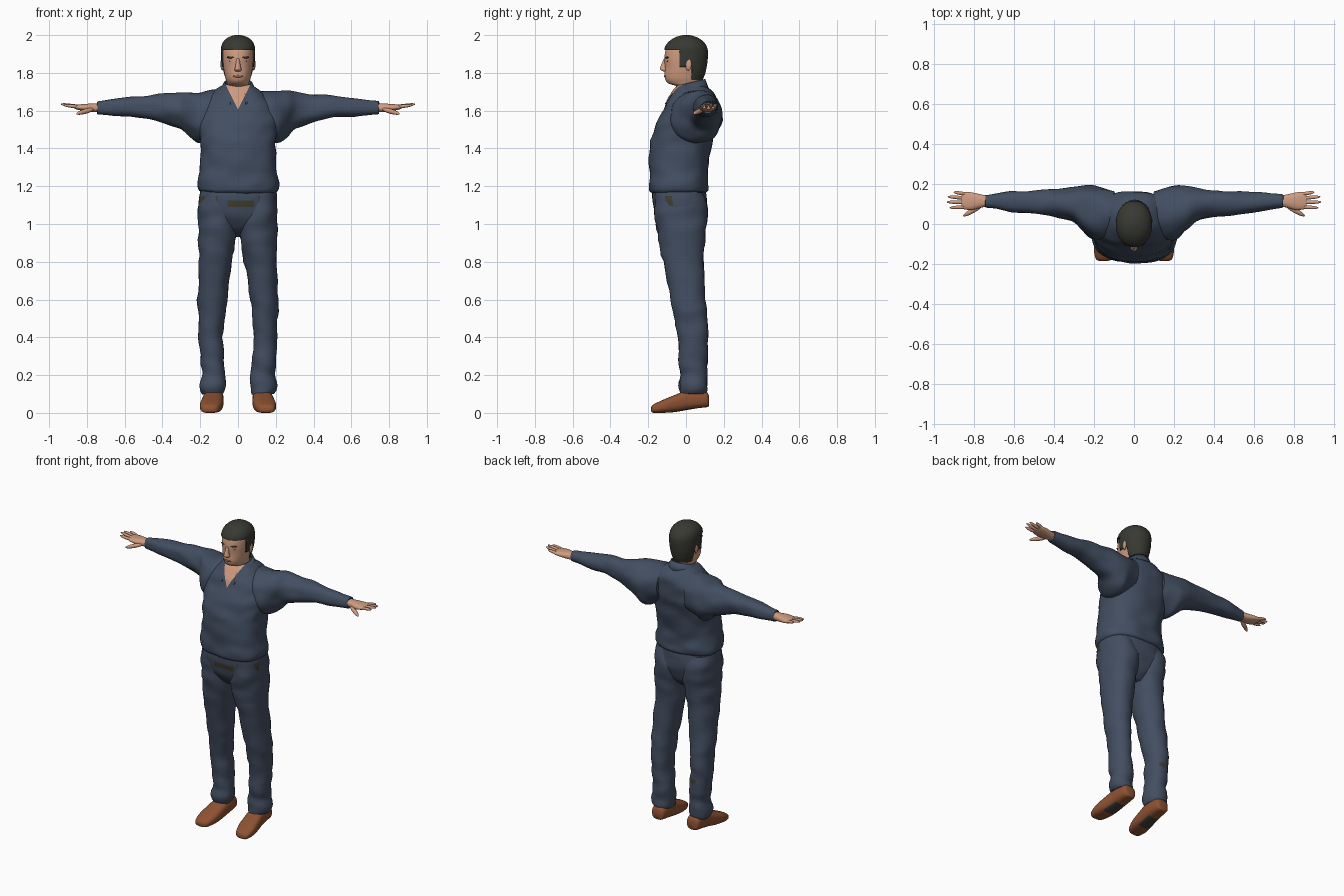
import bpy, bmesh, math
from mathutils import Vector, noise

if "Cube" in bpy.data.objects:
    bpy.data.objects.remove(bpy.data.objects["Cube"])


def material(name, r, g, b):
    # Colours are given as sRGB bytes and stored linear
    col = [((c / 255 + 0.055) / 1.055) ** 2.4 for c in (r, g, b)] + [1]
    m = bpy.data.materials.new(name)
    m.use_nodes = True
    m.diffuse_color = col
    m.node_tree.nodes["Principled BSDF"].inputs["Base Color"].default_value = col
    return m


SHIRT = material("shirt_blue", 66, 78, 97)
DENIM = material("trouser_blue", 67, 78, 97)
SKIN = material("skin", 208, 156, 128)
LIPS = material("lips", 160, 105, 88)
HAIR = material("dark_hair", 56, 57, 50)
LEATHER = material("brown_leather", 142, 82, 50)
SOLE = material("dark_sole", 66, 62, 58)
STAIN = material("belt_olive", 66, 62, 50)


def finish(name, bm, mats, angle=50):
    bmesh.ops.recalc_face_normals(bm, faces=bm.faces)
    mesh = bpy.data.meshes.new(name)
    bm.to_mesh(mesh)
    bm.free()
    ob = bpy.data.objects.new(name, mesh)
    bpy.context.collection.objects.link(ob)
    for m in mats:
        mesh.materials.append(m)
    bpy.ops.object.select_all(action="DESELECT")
    ob.select_set(True)
    bpy.context.view_layer.objects.active = ob
    bpy.ops.object.shade_smooth_by_angle(angle=math.radians(angle))
    return ob


def spline(rows, steps):
    # Catmull-Rom interpolation between cross-sections
    out = []
    for i in range(len(rows) - 1):
        a, b, c, d = (rows[max(0, min(len(rows) - 1, i + k))] for k in (-1, 0, 1, 2))
        for s in range(steps):
            t = s / steps
            out.append([q + t / 2 * (r - p + t * (2*p - 5*q + 4*r - s4 + t * (3*(q - r) + s4 - p)))
                        for p, q, r, s4 in zip(a, b, c, d)])
    return out + [rows[-1]]


def loft(rows, axis="Z", side=1, segs=32, steps=4, power=2.0, fold=0.0):
    # Each row: position on the axis, then low/high limits of the other two axes
    bm = bmesh.new()
    rings = []
    for t, u0, u1, v0, v1 in spline(rows, steps):
        ring = []
        for k in range(segs):
            a = 2 * math.pi * (k + 0.5) / segs
            c, s = math.cos(a), math.sin(a)
            u = (u0 + u1) / 2 + (u1 - u0) / 2 * math.copysign(abs(c) ** (2 / power), c)
            v = (v0 + v1) / 2 + (v1 - v0) / 2 * math.copysign(abs(s) ** (2 / power), s)
            x, y, z = {"X": (t, u, v), "Y": (u, t, v), "Z": (u, v, t)}[axis]
            ring.append(bm.verts.new((x * side, y, z)))
        rings.append(ring)
    for r0, r1 in zip(rings, rings[1:]):
        for k in range(segs):
            n = (k + 1) % segs
            bm.faces.new((r0[k], r0[n], r1[n], r1[k]))
    bm.faces.new(rings[0])
    bm.faces.new(rings[-1])
    bmesh.ops.recalc_face_normals(bm, faces=bm.faces)
    bm.normal_update()
    if fold:  # soft cloth creases
        for v in bm.verts:
            v.co += v.normal * fold * noise.noise(Vector((v.co.x * 9, v.co.y * 9, v.co.z * 16)))
    return bm


def bisect(bm, co, no, test):
    faces = [f for f in bm.faces if test(f.calc_center_median())]
    geom = list({e for f in faces for e in (*f.verts, *f.edges)}) + faces
    bmesh.ops.bisect_plane(bm, geom=geom, plane_co=co, plane_no=no)


def paint(bm, test, index=1):
    bm.normal_update()
    for f in bm.faces:
        if test(f.calc_center_median(), f.normal):
            f.material_index = index


def blob(name, loc, scale, mat, turn=0.0):
    bpy.ops.mesh.primitive_uv_sphere_add(segments=16, ring_count=10, location=loc, rotation=(0, 0, turn))
    ob = bpy.context.object
    ob.name, ob.scale = name, scale
    ob.data.materials.append(mat)
    bpy.ops.object.shade_smooth()


# Shirt body with an open neck cut into the chest
body = [(z, -w, w, f, b) for z, w, f, b in (
    (1.165, .195, -.175, .095), (1.18, .213, -.19, .115), (1.22, .213, -.192, .115),
    (1.3, .2, -.192, .115), (1.4, .198, -.19, .13), (1.48, .205, -.175, .145),
    (1.55, .21, -.147, .158), (1.62, .2, -.112, .16), (1.67, .165, -.088, .155),
    (1.71, .11, -.068, .13), (1.735, .075, -.045, .1))]
bm = loft(body, segs=48, power=2.5, fold=.012)
for s in (1, -1):
    bisect(bm, (0, 0, 1.605), (s, 0, -.5), lambda c: c.y < 0 and c.z > 1.58)
paint(bm, lambda c, n: c.y < .02 and abs(c.x) < (c.z - 1.605) * .5)
finish("shirt_body", bm, [SHIRT, SKIN])

# Collar wrapping the neck, with points at the front
bm = bmesh.new()
pairs = []
for i in range(25):
    a = math.radians(24 + 312 * i / 24)
    f = (1 + math.cos(a)) / 2
    x, y = math.sin(a), -math.cos(a)
    top = (.074 * x, .028 + .074 * y, 1.768 - .035 * f)
    low = (.105 * x, .025 + (.1 + .055 * f * f) * y, 1.705 - .075 * f ** 2)
    pairs.append((bm.verts.new(top), bm.verts.new(low)))
for p, q in zip(pairs, pairs[1:]):
    bm.faces.new((p[0], q[0], q[1], p[1]))
collar = finish("collar", bm, [SHIRT])
collar.modifiers.new("thickness", "SOLIDIFY").thickness = .008

# Seat of the trousers, stained along the belt line
hips = [(z, -w, w, f, b) for z, w, f, b in (
    (.93, .05, -.04, .04), (.97, .12, -.11, .075), (1.03, .185, -.155, .1),
    (1.09, .207, -.172, .112), (1.14, .208, -.178, .108), (1.19, .2, -.175, .1))]
bm = loft(hips, segs=48, steps=6, power=2.5, fold=.006)
paint(bm, lambda c, n: c.y < -.07 and (
    (c.x < -.11 and 1.11 < c.z < 1.145) or (-.06 < c.x < .08 and 1.09 < c.z < 1.125)
    or (c.x > .1 and 1.1 < c.z < 1.15)))
finish("trouser_seat", bm, [DENIM, STAIN])

legs = ((.1, .075, .19, -.03, .105), (.13, .068, .2, -.038, .113), (.2, .066, .195, -.03, .11),
        (.28, .075, .2, -.035, .115), (.4, .08, .206, -.045, .115), (.52, .07, .211, -.062, .11),
        (.6, .062, .212, -.08, .102), (.8, .033, .207, -.12, .092), (.92, .008, .208, -.145, .1),
        (1.02, 0, .209, -.162, .113), (1.1, .01, .208, -.165, .112), (1.17, .03, .2, -.16, .09))
sleeve = ((.1, -.06, .165, 1.48, 1.705), (.16, -.08, .183, 1.45, 1.705), (.21, -.075, .193, 1.43, 1.7),
          (.26, -.035, .192, 1.465, 1.698), (.31, .015, .185, 1.505, 1.695), (.4, .038, .172, 1.54, 1.69),
          (.5, .045, .165, 1.562, 1.68), (.62, .062, .158, 1.572, 1.665), (.735, .08, .147, 1.58, 1.65),
          (.74, .085, .142, 1.585, 1.645))
palm = ((.7, .09, .138, 1.592, 1.638), (.76, .083, .147, 1.592, 1.638), (.81, .07, .158, 1.597, 1.636),
        (.85, .073, .162, 1.605, 1.632), (.865, .08, .158, 1.61, 1.63))
shoe = ((-.185, .13, .175, .008, .028), (-.172, .105, .193, 0, .045), (-.12, .085, .202, 0, .07),
        (-.06, .078, .195, .004, .095), (0, .076, .185, .014, .118), (.06, .077, .18, .024, .122),
        (.11, .085, .172, .03, .112), (.122, .1, .155, .036, .085))
fingers = (((.84, .15, 1.62), (.895, .158, 1.63)), ((.845, .13, 1.62), (.925, .136, 1.633)),
           ((.845, .108, 1.62), (.93, .11, 1.634)), ((.84, .085, 1.62), (.915, .082, 1.628)),
           ((.77, .088, 1.607), (.845, .046, 1.586)))

for side, tag in ((1, "left"), (-1, "right")):
    # Leg, with a worn patch on the right calf
    bm = loft(legs, side=side, segs=32, power=2.2, fold=.012)
    paint(bm, lambda c, n: side < 0 and abs(c.z - .35) < .025 and c.y > .08 and abs(c.x + .125) < .02)
    finish(tag + "_trouser_leg", bm, [DENIM, STAIN])
    # Sleeve, hand and digits
    finish(tag + "_sleeve", loft(sleeve, "X", side, power=2.2, fold=.012), [SHIRT])
    finish(tag + "_palm", loft(palm, "X", side, 20, power=2.4), [SKIN])
    for i, (p, q) in enumerate(fingers):
        p, q = (Vector((v[0] * side, v[1], v[2])) for v in (p, q))
        bm = bmesh.new()
        d = q - p
        bmesh.ops.create_uvsphere(bm, u_segments=10, v_segments=8, radius=1)
        r = .013 if i == 4 else .0095
        for v in bm.verts:
            v.co = Vector((v.co.x * r, v.co.y * r, v.co.z * (d.length / 2 + r)))
            v.co = d.to_track_quat("Z", "Y") @ v.co + (p + q) / 2
        finish(tag + ("_thumb" if i == 4 else "_finger_%d" % (i + 1)), bm, [SKIN])
    # Shoe with a dark instep underneath
    bm = loft(shoe, "Y", side, 24, power=2.8)
    paint(bm, lambda c, n: n.z < -.8 and -.07 < c.y < .03)
    finish(tag + "_shoe", bm, [LEATHER, SOLE])
    # Ear, brow and eye
    blob(tag + "_ear", (.083 * side, .012, 1.845), (.009, .018, .032), SKIN, -.3 * side)
    blob(tag + "_brow", (.036 * side, -.102, 1.882), (.024, .006, .006), HAIR, .35 * side)
    blob(tag + "_eye", (.035 * side, -.098, 1.862), (.015, .006, .006), HAIR, .35 * side)

# Head and neck
head = [(z, -w, w, f, b) for z, w, f, b in (
    (1.62, .06, -.06, .08), (1.7, .058, -.048, .085), (1.728, .058, -.05, .085), (1.745, .058, -.095, .085),
    (1.775, .068, -.113, .088), (1.83, .078, -.112, .096), (1.88, .082, -.115, .104),
    (1.93, .081, -.104, .1), (1.965, .065, -.07, .075), (1.985, .035, -.035, .04))]
finish("head", loft(head, steps=5, power=2.1), [SKIN], 60)

nose = ((1.808, -.014, .014, -.122, -.1), (1.818, -.019, .019, -.138, -.095),
        (1.835, -.014, .014, -.135, -.095), (1.875, -.009, .009, -.118, -.095))
finish("nose", loft(nose, segs=12), [SKIN], 70)
blob("mouth", (0, -.109, 1.782), (.026, .008, .007), LIPS)

# Hair cap trimmed to a fringe, sideburns and nape
cap = [(z, -w, w, f, b) for z, w, f, b in (
    (1.765, .066, -.09, .09), (1.8, .078, -.105, .103), (1.85, .088, -.11, .113), (1.9, .091, -.115, .117),
    (1.935, .09, -.113, .112), (1.965, .078, -.092, .093), (1.988, .052, -.058, .06), (2, .016, -.016, .02))]
bm = loft(cap, power=2.1, steps=5)
for co, no in (((0, 0, 1.922), (0, 0, 1)), ((0, 0, 1.83), (0, 0, 1)),
               ((0, -.035, 0), (0, 1, 0)), ((0, .03, 0), (0, 1, 0))):
    bisect(bm, co, no, lambda c: True)


def bald(c):
    return not (c.z > 1.922 or (c.y > -.035 and c.z > 1.83) or (c.y > .03 and c.z > 1.766))


bmesh.ops.delete(bm, geom=[f for f in bm.faces if bald(f.calc_center_median())], context="FACES")
hair = finish("hair", bm, [HAIR], 60)
hair.modifiers.new("thickness", "SOLIDIFY").thickness = .01
